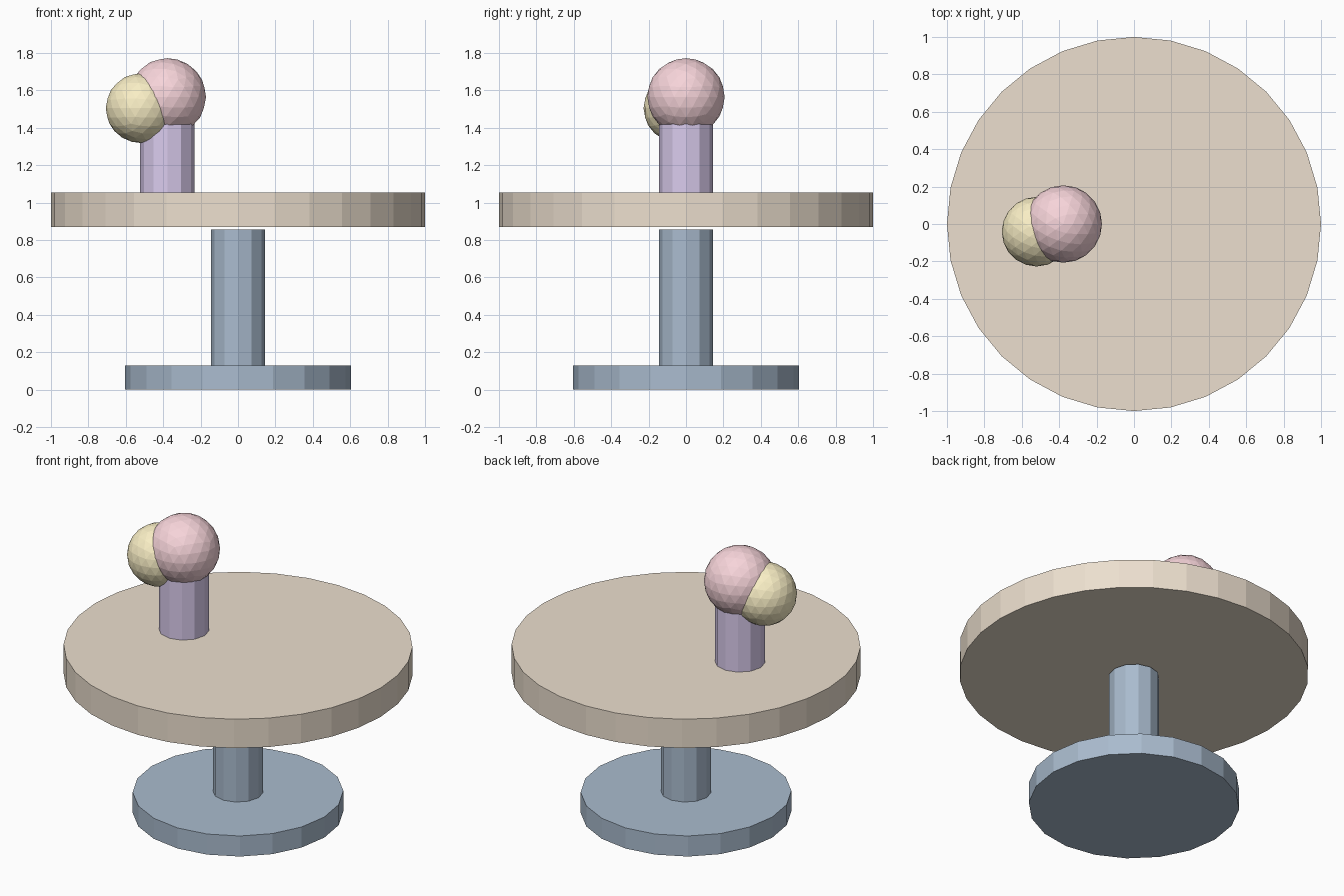
import bpy

if "Cube" in bpy.data.objects:
    bpy.data.objects.remove(bpy.data.objects["Cube"])


def finish(name, color):
    obj = bpy.context.object
    obj.name = name
    mat = bpy.data.materials.new(name + "_color")
    mat.diffuse_color = (*color, 1)
    mat.use_nodes = True
    mat.node_tree.nodes["Principled BSDF"].inputs["Base Color"].default_value = mat.diffuse_color
    obj.data.materials.append(mat)


def cylinder(name, sides, radius, z0, z1, color, x=0):
    bpy.ops.mesh.primitive_cylinder_add(vertices=sides, radius=radius, depth=z1 - z0,
                                        location=(x, 0, (z0 + z1) / 2))
    finish(name, color)


def ball(name, radius, location, color):
    bpy.ops.mesh.primitive_ico_sphere_add(subdivisions=3, radius=radius, location=location)
    finish(name, color)


BLUE = (0.40, 0.50, 0.62)

# Pedestal: foot disc and column
cylinder("foot", 20, 0.604, 0, 0.13, BLUE)
cylinder("column", 12, 0.145, 0.13, 0.855, BLUE)

# Round table top, floating just above the column
cylinder("table_top", 32, 1.0, 0.87, 1.053, (0.84, 0.74, 0.62))

# Cup standing off-centre, heaped with two scoops
cylinder("cup", 12, 0.145, 1.053, 1.42, (0.70, 0.60, 0.85), x=-0.378)
ball("pink_scoop", 0.207, (-0.378, 0, 1.565), (0.93, 0.66, 0.70))
ball("yellow_scoop", 0.186, (-0.521, -0.041, 1.505), (0.95, 0.86, 0.56))
